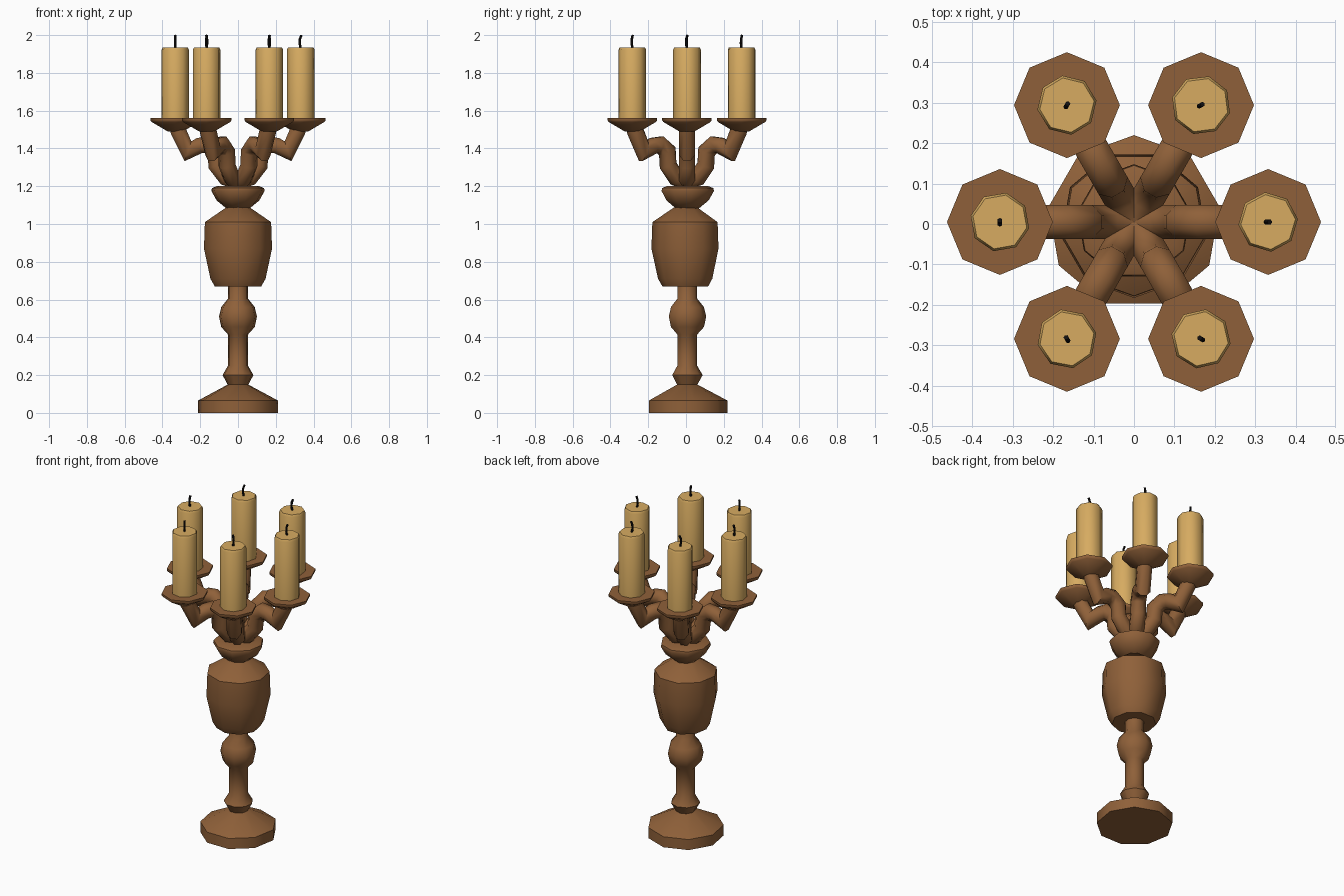
import bpy, math
from mathutils import Vector, Matrix

if "Cube" in bpy.data.objects:
    bpy.data.objects.remove(bpy.data.objects["Cube"])

CY = 0.005      # column axis sits slightly behind centre because the base has nine sides


def material(name, color):
    m = bpy.data.materials.new(name)
    m.diffuse_color = (*color, 1)
    m.use_nodes = True
    m.node_tree.nodes["Principled BSDF"].inputs["Base Color"].default_value = m.diffuse_color
    return m


BRONZE = material("brown bronze", (0.275, 0.118, 0.041))
WAX = material("cream wax", (0.68, 0.41, 0.12))
BLACK = material("black wick", (0.006, 0.005, 0.005))


def make(name, verts, faces, mat, angle=52):
    me = bpy.data.meshes.new(name)
    me.from_pydata(verts, [], faces)
    me.materials.append(mat)
    ob = bpy.data.objects.new(name, me)
    bpy.context.collection.objects.link(ob)
    bpy.ops.object.select_all(action='DESELECT')
    ob.select_set(True)
    bpy.context.view_layer.objects.active = ob
    bpy.ops.object.shade_smooth_by_angle(angle=math.radians(angle))
    return ob


def skin(name, rings, mat):
    """Join equal rings of points into a closed skin with capped ends."""
    n = len(rings[0])
    verts = [p for r in rings for p in r]
    faces = [(i * n + j, i * n + (j + 1) % n, (i + 1) * n + (j + 1) % n, (i + 1) * n + j)
             for i in range(len(rings) - 1) for j in range(n)]
    faces.append(tuple(reversed(range(n))))
    faces.append(tuple(range(len(verts) - n, len(verts))))
    return make(name, verts, faces, mat)


def lathe(name, profile, sides, mat, center=(0, 0), turn=0.0):
    rings = [[(center[0] + r * math.cos(turn + math.tau * j / sides),
               center[1] + r * math.sin(turn + math.tau * j / sides), z)
              for j in range(sides)] for r, z in profile]
    return skin(name, rings, mat)


def tube(name, path, radius, sides, mat, origin, heading):
    """Tube along (distance, height) points in the vertical plane of the heading."""
    out = Vector((math.cos(heading), math.sin(heading), 0))
    side = Vector((-out.y, out.x, 0))
    pts = [Vector((origin[0], origin[1], 0)) + out * d + Vector((0, 0, z)) for d, z in path]
    rings = []
    for i, p in enumerate(pts):
        a = (p - pts[i - 1]).normalized() if i else None
        b = (pts[i + 1] - p).normalized() if i < len(pts) - 1 else None
        t = ((a or b) + (b or a)).normalized()
        miter = 1 / max(0.75, t.dot(a or b))
        up = side.cross(t)
        rings.append([p + side * radius * math.cos(math.tau * (j + .5) / sides)
                      - up * radius * miter * math.sin(math.tau * (j + .5) / sides)
                      for j in range(sides)])
    return skin(name, rings, mat)


UP = math.pi / 2

# Foot, stem, vase and collar
lathe("foot", [(.215, 0), (.215, .065), (.055, .15)], 9, BRONZE, (0, CY), UP)
lathe("stem", [(.05, .14), (.083, .20), (.054, .25), (.054, .415), (.09, .455), (.102, .51),
               (.09, .56), (.054, .605), (.054, .69)], 9, BRONZE, (0, CY), UP)
lathe("vase", [(.125, .67), (.148, .71), (.183, .87), (.178, 1.01), (.06, 1.09)],
      9, BRONZE, (0, 0), -UP)
lathe("collar", [(.06, 1.08), (.115, 1.125), (.143, 1.175), (.14, 1.19), (.115, 1.20)],
      9, BRONZE, (0, CY), UP)

# Six branches, each with a drip tray, candle and wick
ARM = [(0, 1.225), (.065, 1.245), (.115, 1.31), (.12, 1.385), (.165, 1.42),
       (.205, 1.415), (.265, 1.385), (.315, 1.49), (.325, 1.53)]
for k in range(6):
    a = k * math.pi / 3
    c = (.332 * math.cos(a), CY + .334 * math.sin(a))
    n = k + 1
    tube(f"branch_{n}", ARM, .045, 8, BRONZE, (0, CY), a)
    lathe(f"drip_tray_{n}", [(.04, 1.49), (.125, 1.54), (.131, 1.548), (.131, 1.56)],
          8, BRONZE, c)
    lathe(f"candle_{n}", [(.074, 1.555), (.074, 1.922), (.068, 1.935)],
          8, WAX, c, a * .4 + .1)
    tube(f"wick_{n}", [(0, 1.93), (-.005, 1.955), (-.004, 1.98), (.004, 2.0)],
         .0065, 6, BLACK, c, a * .5)
